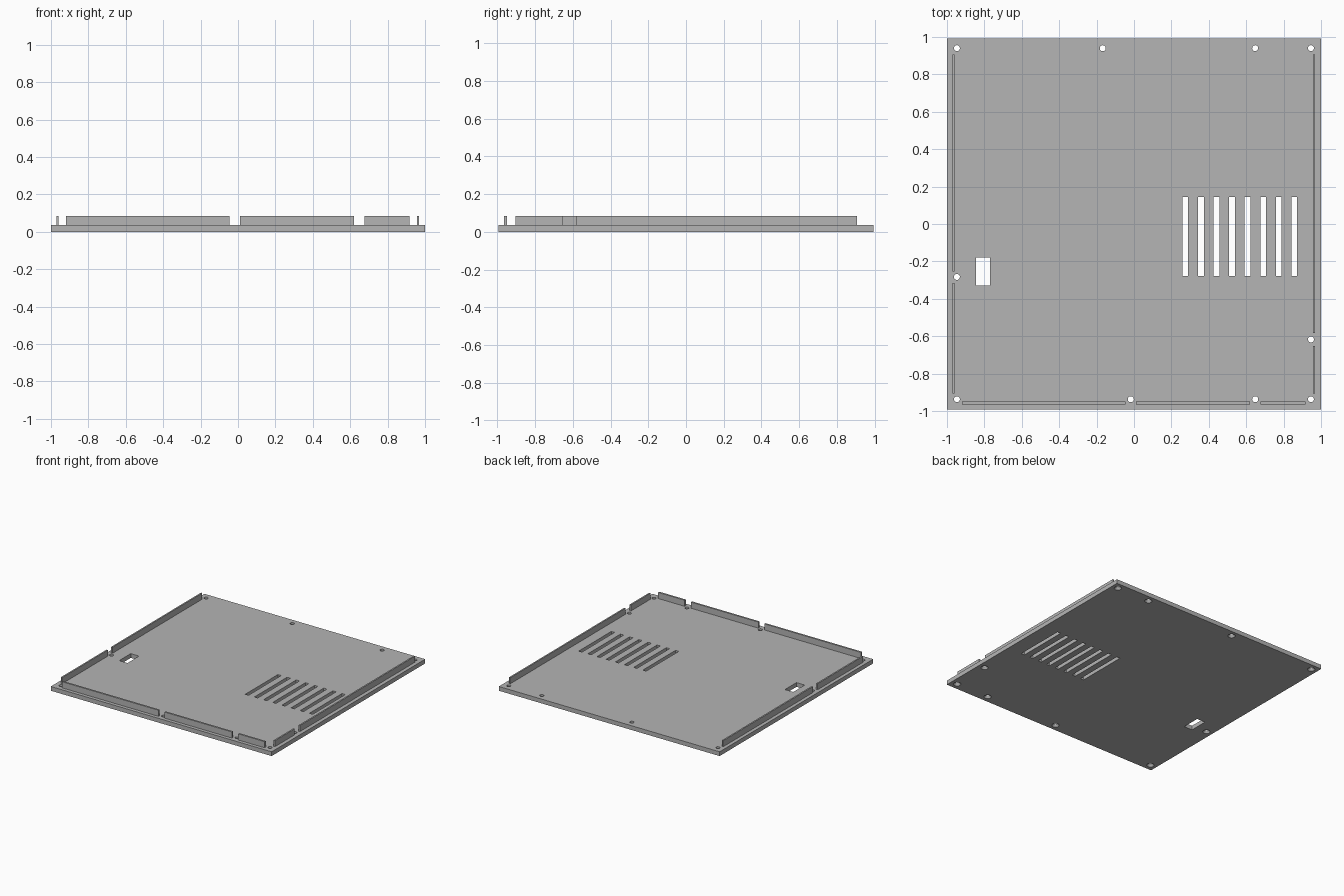
import bpy, bmesh
from mathutils import Matrix, Vector

if "Cube" in bpy.data.objects:
    bpy.data.objects.remove(bpy.data.objects["Cube"])

grey = bpy.data.materials.new("panel_grey")
grey.use_nodes = True
grey.diffuse_color = (0.46, 0.46, 0.46, 1)
grey.node_tree.nodes["Principled BSDF"].inputs["Base Color"].default_value = grey.diffuse_color

HALF_X, HALF_Y = 1.0, 0.993
PLATE_TOP, RAIL_TOP = 0.035, 0.085


def add_box(bm, x0, x1, y0, y1, z0, z1):
    centre = Vector((x0 + x1, y0 + y1, z0 + z1)) / 2
    size = (x1 - x0, y1 - y0, z1 - z0, 1)
    bmesh.ops.create_cube(bm, size=1, matrix=Matrix.Translation(centre) @ Matrix.Diagonal(size))


def add_cone(bm, x, y, z0, z1, r0, r1):
    bmesh.ops.create_cone(bm, cap_ends=True, segments=24, radius1=r0, radius2=r1, depth=z1 - z0,
                          matrix=Matrix.Translation((x, y, (z0 + z1) / 2)))


def finish(name, bm):
    mesh = bpy.data.meshes.new(name)
    bm.to_mesh(mesh)
    bm.free()
    mesh.materials.append(grey)
    obj = bpy.data.objects.new(name, mesh)
    bpy.context.collection.objects.link(obj)
    return obj


def cut(target, name, bm):
    cutter = finish(name, bm)
    cutter.hide_render = True
    mod = target.modifiers.new(name, "BOOLEAN")
    mod.operation, mod.solver, mod.object = "DIFFERENCE", "EXACT", cutter
    bpy.context.view_layer.objects.active = target
    bpy.ops.object.modifier_apply(modifier=mod.name)
    bpy.data.objects.remove(cutter)


# Base plate
bm = bmesh.new()
add_box(bm, -HALF_X, HALF_X, -HALF_Y, HALF_Y, 0, PLATE_TOP)
plate = finish("base_plate", bm)

# Vent slots and switch opening
bm = bmesh.new()
for i in range(8):
    x = 0.275 + i * 0.083
    add_box(bm, x - 0.015, x + 0.015, -0.278, 0.145, -0.1, 0.1)
add_box(bm, -0.845, -0.77, -0.33, -0.18, -0.1, 0.1)
cut(plate, "slot_cutter", bm)

# Screw holes, then their countersinks on the underside
holes = [(x, 0.94) for x in (-0.947, -0.167, 0.648, 0.946)]
holes += [(x, -0.937) for x in (-0.947, -0.017, 0.648, 0.946)]
holes += [(-0.947, -0.283), (0.946, -0.617)]
bm = bmesh.new()
for x, y in holes:
    add_cone(bm, x, y, -0.1, 0.1, 0.016, 0.016)
cut(plate, "hole_cutter", bm)
bm = bmesh.new()
for x, y in holes:
    add_cone(bm, x, y, -0.01, 0.02, 0.035, 0.014)
cut(plate, "countersink_cutter", bm)

# Upright rails, broken at the screw holes
rails = {
    "right_rail": [(-0.971, -0.959, -0.253, 0.907), (-0.971, -0.959, -0.905, -0.315)],
    "left_rail": [(0.957, 0.969, -0.583, 0.907), (0.957, 0.969, -0.905, -0.653)],
    "front_rail": [(-0.92, -0.045, -0.965, -0.95), (0.01, 0.62, -0.965, -0.95),
                   (0.677, 0.917, -0.965, -0.95)],
}
for name, spans in rails.items():
    bm = bmesh.new()
    for span in spans:
        add_box(bm, *span, PLATE_TOP, RAIL_TOP)
    finish(name, bm)
